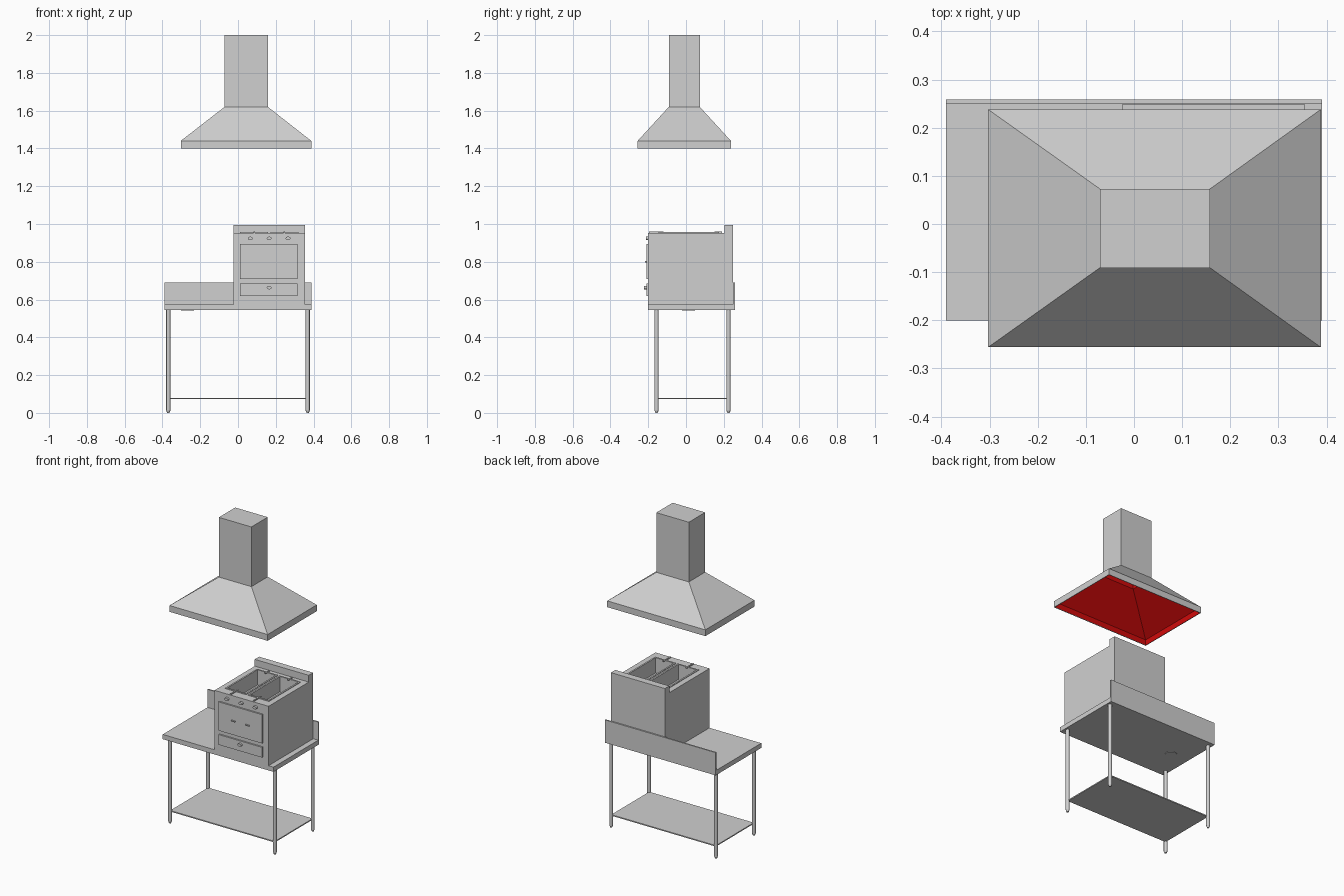
import bpy, bmesh
from math import pi
from mathutils import Matrix

cube = bpy.data.objects.get("Cube")
if cube:
    bpy.data.objects.remove(cube, do_unlink=True)


def material(name, colour):
    m = bpy.data.materials.new(name)
    m.use_nodes = True
    m.diffuse_color = colour
    m.node_tree.nodes["Principled BSDF"].inputs["Base Color"].default_value = colour
    return m


steel = material("steel_grey", (0.63, 0.63, 0.63, 1))
red = material("hood_lining_red", (0.63, 0.003, 0.003, 1))


def finish(name, bm, mat=steel):
    mesh = bpy.data.meshes.new(name)
    bm.to_mesh(mesh)
    bm.free()
    obj = bpy.data.objects.new(name, mesh)
    bpy.context.collection.objects.link(obj)
    mesh.materials.append(mat)
    return obj


def box(name, x, y, z, mat=steel):
    bm = bmesh.new()
    size = [b - a for a, b in (x, y, z)]
    mid = [(a + b) / 2 for a, b in (x, y, z)]
    bmesh.ops.create_cube(bm, size=1, matrix=Matrix.Translation(mid) @ Matrix.Diagonal((*size, 1)))
    return finish(name, bm, mat)


def rod(name, centre, radius, length, axis="Z", end_radius=None, sides=16):
    bm = bmesh.new()
    turn = Matrix() if axis == "Z" else Matrix.Rotation(pi / 2, 4, "X")
    bmesh.ops.create_cone(bm, cap_ends=True, segments=sides, radius1=radius,
                          radius2=radius if end_radius is None else end_radius,
                          depth=length, matrix=Matrix.Translation(centre) @ turn)
    obj = finish(name, bm)
    smooth(obj)
    return obj


def smooth(obj):
    bpy.ops.object.select_all(action="DESELECT")
    obj.select_set(True)
    bpy.context.view_layer.objects.active = obj
    bpy.ops.object.shade_smooth_by_angle()


def ring_shell(name, rings, mat, inward=False):
    """Rectangular rings (x0, x1, y0, y1, z) joined upward and closed at the top."""
    bm = bmesh.new()
    loops = [[bm.verts.new((x, y, z)) for x, y in ((a, c), (b, c), (b, d), (a, d))]
             for a, b, c, d, z in rings]
    for low, high in zip(loops, loops[1:]):
        for i in range(4):
            j = (i + 1) % 4
            bm.faces.new((low[i], low[j], high[j], high[i]))
    bm.faces.new(loops[-1])
    if inward:
        bmesh.ops.reverse_faces(bm, faces=bm.faces[:])
    return finish(name, bm, mat)


# Work table
box("table_top", (-0.39, 0.39), (-0.2, 0.25), (0.545, 0.575))
box("table_splashback", (-0.39, 0.39), (0.25, 0.259), (0.545, 0.69))
box("lower_shelf", (-0.368, 0.368), (-0.156, 0.225), (0.073, 0.08))
rod("drain_cap", (-0.267, 0.013, 0.544), 0.035, 0.004, sides=24)
for side, x in (("right", -0.369), ("left", 0.369)):
    for end, y in (("front", -0.156), ("back", 0.225)):
        rod(f"{end}_{side}_leg", (x, y, 0.28), 0.011, 0.534)
        rod(f"{end}_{side}_foot", (x, y, 0.0065), 0.006, 0.013, end_radius=0.011)

# Fryer cabinet with two sunken wells
MID = 0.165
cabinet = box("fryer_cabinet", (-0.025, 0.355), (-0.2, 0.248), (0.575, 0.953))
wells = (("right", MID - 0.08), ("left", MID + 0.08))
for side, x in wells:
    cutter = box("well_cutter", (x - 0.064, x + 0.064), (-0.135, 0.165), (0.86, 1.05))
    cutter.hide_render = True
    cut = cabinet.modifiers.new("well", "BOOLEAN")
    cut.operation, cut.solver, cut.object = "DIFFERENCE", "EXACT", cutter
    bpy.context.view_layer.objects.active = cabinet
    bpy.ops.object.modifier_apply(modifier=cut.name)
    bpy.data.objects.remove(cutter, do_unlink=True)
box("fryer_upstand", (-0.025, 0.355), (0.204, 0.248), (0.953, 0.996))

# Well rims, basket handles and hooks
for side, x in wells:
    for k, edge in enumerate((-0.069, 0.069)):
        box(f"{side}_well_rim_side_{k}", (x + edge - 0.005, x + edge + 0.005),
            (-0.145, 0.175), (0.953, 0.957))
    for k, y in enumerate((-0.14, 0.17)):
        box(f"{side}_well_rim_end_{k}", (x - 0.064, x + 0.064), (y - 0.005, y + 0.005), (0.953, 0.957))
    box(f"{side}_basket_handle", (x - 0.004, x + 0.004), (-0.195, -0.12), (0.953, 0.959))
    box(f"{side}_basket_hook", (x - 0.004, x + 0.004), (0.15, 0.19), (0.953, 0.959))

# Fryer front: door, drawer, knobs and pulls
box("fryer_door", (0.01, 0.316), (-0.21, -0.2), (0.71, 0.893))
box("fryer_drawer", (0.01, 0.316), (-0.21, -0.2), (0.62, 0.685))
for k in (-1, 0, 1):
    knob = rod(f"control_knob_{k + 2}", (MID + 0.1 * k, -0.206, 0.924), 0.013, 0.014, "Y")
    knob.scale.z = 0.7
    knob.location.z = 0.924 * 0.3
for k in (-1, 1):
    box(f"door_pull_{k + 2}", (MID + 0.05 * k - 0.014, MID + 0.05 * k + 0.014),
        (-0.217, -0.21), (0.796, 0.803))
pull = rod("drawer_pull", (MID, -0.215, 0.663), 0.013, 0.014, "Y")
pull.scale.z = 0.7
pull.location.z = 0.663 * 0.3

# Extractor hood, with a red lining just inside the shell
rings = [(-0.303, 0.388, -0.256, 0.238, z) for z in (1.4, 1.44)]
rings += [(-0.071, 0.158, -0.091, 0.073, z) for z in (1.62, 2.0)]
T = 0.004
ring_shell("hood_shell", rings, steel)
ring_shell("hood_lining", [(a + T, b - T, c + T, d - T, z - (T if z > 1.4 else 0))
                           for a, b, c, d, z in rings], red, inward=True)

# Thin lip closing the gap between shell and lining
a, b, c, d, z = rings[0]
for k, x in enumerate((a, b - T)):
    box(f"hood_lip_side_{k}", (x, x + T), (c, d), (z, z + 0.002))
for k, y in enumerate((c, d - T)):
    box(f"hood_lip_end_{k}", (a + T, b - T), (y, y + T), (z, z + 0.002))
